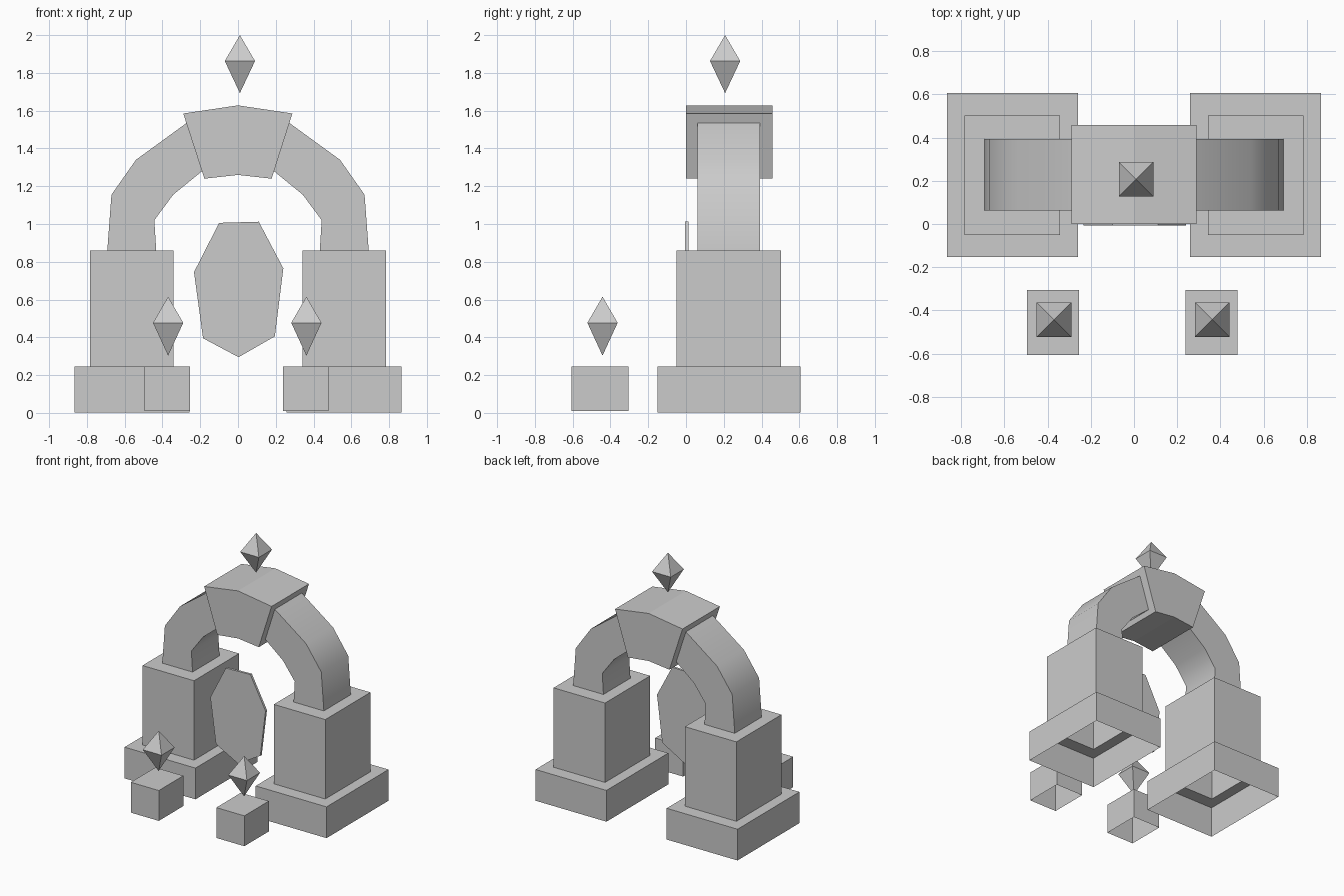
import bpy, bmesh, math

if "Cube" in bpy.data.objects:
    bpy.data.objects.remove(bpy.data.objects["Cube"])


def loft(name, rings, cap_start=False, cap_end=False, smooth=False):
    """Skin a list of equal-length point rings, optionally closing the ends."""
    bm = bmesh.new()
    loops = [[bm.verts.new(p) for p in ring] for ring in rings]
    n = len(loops[0])
    for a, b in zip(loops, loops[1:]):
        for i in range(n):
            j = (i + 1) % n
            bm.faces.new((a[i], a[j], b[j], b[i]))
    if cap_start:
        bm.faces.new(loops[0][::-1])
    if cap_end:
        bm.faces.new(loops[-1])
    return finish(name, bm, smooth)


def finish(name, bm, smooth=False):
    bmesh.ops.recalc_face_normals(bm, faces=bm.faces)
    mesh = bpy.data.meshes.new(name)
    bm.to_mesh(mesh)
    bm.free()
    obj = bpy.data.objects.new(name, mesh)
    bpy.context.collection.objects.link(obj)
    if smooth:
        bpy.context.view_layer.objects.active = obj
        obj.select_set(True)
        bpy.ops.object.shade_smooth_by_angle(angle=math.radians(60))
        obj.select_set(False)
    return obj


def rect(x0, x1, y0, y1, z):
    return [(x0, y0, z), (x1, y0, z), (x1, y1, z), (x0, y1, z)]


def slab(name, profile, y0, y1):
    """Closed prism from a front-view outline."""
    return loft(name, [[(x, y, z) for x, z in profile] for y in (y0, y1)], True, True)


def crystal(name, x, y, z_low, z_mid, z_top, r=0.08):
    bm = bmesh.new()
    ring = [bm.verts.new(p) for p in rect(x - r, x + r, y - r, y + r, z_mid)]
    low, top = bm.verts.new((x, y, z_low)), bm.verts.new((x, y, z_top))
    for i in range(4):
        a, b = ring[i], ring[(i + 1) % 4]
        bm.faces.new((a, b, top))
        bm.faces.new((b, a, low))
    return finish(name, bm)


# Arch sections: (outer x, outer z, inner x, inner z)
ARCH = [(0.692, 0.86, 0.433, 0.86), (0.67, 1.155, 0.443, 1.02),
        (0.54, 1.34, 0.343, 1.155), (0.272, 1.535, 0.19, 1.28)]

for side, s in (("left", -1), ("right", 1)):
    # Stepped pedestal, hollow and open underneath
    base = (s * 0.865, s * 0.258, -0.152, 0.605)
    pillar = (s * 0.783, s * 0.342, -0.05, 0.502)
    loft(side + "_pedestal", [rect(*base, 0.003), rect(*base, 0.245),
                              rect(*pillar, 0.245), rect(*pillar, 0.86)], cap_end=True)
    # Curved arch half
    loft(side + "_arch", [[(s * ox, 0.062, oz), (s * ox, 0.392, oz),
                           (s * ix, 0.392, iz), (s * ix, 0.062, iz)]
                          for ox, oz, ix, iz in ARCH], smooth=True)

# Keystone wedge
slab("keystone", [(-0.29, 1.585), (0, 1.628), (0.288, 1.585),
                  (0.178, 1.24), (0, 1.26), (-0.178, 1.24)], 0.0, 0.457)

# Thin portal panel
slab("portal_panel", [(-0.1, 1.006), (0.11, 1.012), (0.24, 0.765), (0.195, 0.405),
                      (0.003, 0.295), (-0.185, 0.395), (-0.233, 0.745)], -0.006, 0.012)

# Small front blocks (open underneath) and their floating crystals
for side, bx, cx in (("left", -0.375, -0.37), ("right", 0.358, 0.362)):
    block = (bx - 0.12, bx + 0.12, -0.605, -0.305)
    loft(side + "_block", [rect(*block, 0.01), rect(*block, 0.245)], cap_end=True)
    crystal(side + "_crystal", cx, -0.442, 0.303, 0.477, 0.615)

# Floating crystal above the keystone
crystal("top_crystal", 0.01, 0.207, 1.693, 1.863, 2.0)
